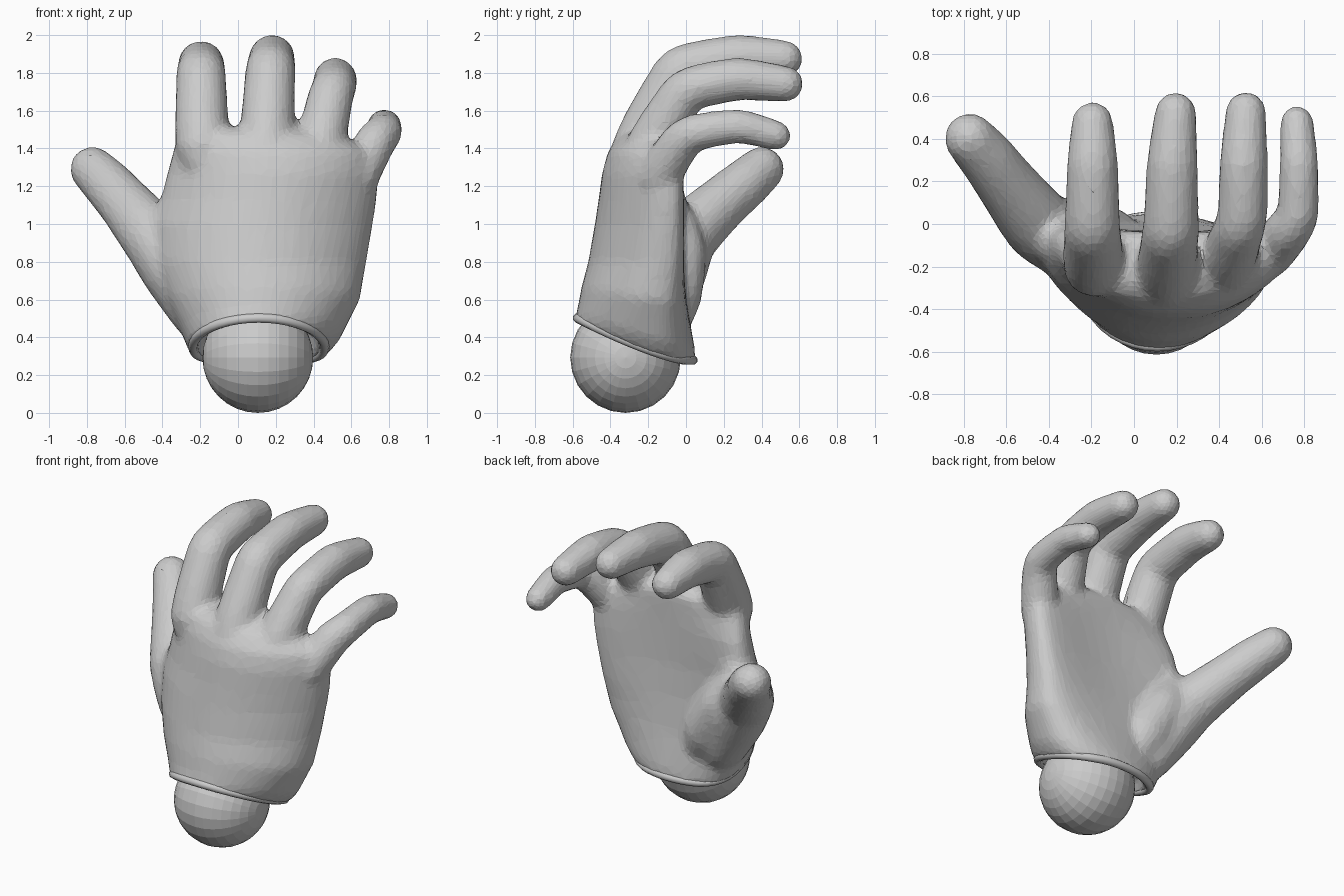
import bpy, bmesh
from math import pi, cos, sin, copysign
from mathutils import Vector


def loft(bm, rings):
    # skin a list of point rings and close both ends
    vs = [[bm.verts.new(p) for p in r] for r in rings]
    n = len(vs[0])
    for a, b in zip(vs, vs[1:]):
        for i in range(n):
            j = (i + 1) % n
            bm.faces.new((a[i], a[j], b[j], b[i]))
    bm.faces.new(vs[0][::-1])
    bm.faces.new(vs[-1])


def spline(pts, steps):
    # Catmull-Rom half blended with straight lines, so the joints stay readable
    p = [Vector(q) for q in pts]
    p = [p[0] * 2 - p[1]] + p + [p[-1] * 2 - p[-2]]
    out = []
    for a, b, c, d in zip(p, p[1:], p[2:], p[3:]):
        for k in range(steps):
            t = k / steps
            q = 0.5 * (2 * b + (c - a) * t + (2 * a - 5 * b + 4 * c - d) * t * t
                       + (3 * b - a - 3 * c + d) * t ** 3)
            out.append(q.lerp(b.lerp(c, t), 0.5))
    return out + [p[-2]]


def finger(bm, pts, n=16):
    # pts are (x, y, z, radius); the last point is the centre of the round tip
    path = [(Vector(q[:3]), q[3]) for q in spline([Vector(p) for p in pts], 4)]
    rings = []
    for i, (c, r) in enumerate(path):
        d = (path[min(i + 1, len(path) - 1)][0] - path[max(i - 1, 0)][0]).normalized()
        u = (Vector((1, 0, 0)) - d * d.x).normalized()
        v = d.cross(u)
        ring = lambda c, r: [c + (u * cos(2 * pi * k / n) + v * sin(2 * pi * k / n)) * r for k in range(n)]
        rings.append(ring(c, r))
    for a in (0.3, 0.6, 0.9, 1.2, 1.45):
        rings.append(ring(c + d * r * sin(a), r * cos(a)))
    loft(bm, rings)


def rim_height(y):
    # wrist edge: high at the back of the hand, low at the palm
    return 0.265 + 0.235 * max(0.0, (0.0 - y) / 0.6) ** 1.3


def palm_ring(z, xl, xr, yc, ht, bend, follow=0.0, n=40):
    # cupped, slightly squared oval; follow blends its height onto the slanted wrist edge
    ring = []
    for k in range(n):
        t = 2 * pi * k / n
        s = copysign(abs(sin(t)) ** 0.85, sin(t))
        y = yc + ht * s + bend * cos(t) ** 2
        if s > 0:
            y += 0.2 * bend * s
        ring.append(Vector(((xl + xr) / 2 + (xr - xl) / 2 * cos(t), y,
                            z + follow * (rim_height(y) - 0.32))))
    return ring


bm = bmesh.new()

# palm, starting inside the wrist recess and going out round the edge
loft(bm, [palm_ring(0.55, -0.17, 0.40, -0.29, 0.21, 0.03, 1),
          palm_ring(0.40, -0.195, 0.41, -0.28, 0.255, 0.03, 1),
          palm_ring(0.32, -0.205, 0.425, -0.275, 0.265, 0.03, 1),
          palm_ring(0.32, -0.262, 0.482, -0.272, 0.322, 0.03, 1),
          palm_ring(0.40, -0.29, 0.545, -0.27, 0.305, 0.05, 0.9),
          palm_ring(0.60, -0.375, 0.645, -0.285, 0.268, 0.11, 0.45),
          palm_ring(0.80, -0.44, 0.68, -0.285, 0.233, 0.16),
          palm_ring(1.00, -0.445, 0.715, -0.275, 0.208, 0.17),
          palm_ring(1.13, -0.41, 0.735, -0.265, 0.198, 0.165),
          palm_ring(1.27, -0.375, 0.745, -0.255, 0.19, 0.15),
          palm_ring(1.38, -0.345, 0.70, -0.235, 0.18, 0.10),
          palm_ring(1.47, -0.32, 0.56, -0.20, 0.155, 0.05),
          palm_ring(1.51, -0.26, 0.40, -0.18, 0.10, 0.03)])

# four fingers and the thumb, with thin roots buried in the palm
finger(bm, [(-0.14, -0.20, 1.12, .07), (-0.188, -0.205, 1.40, .143), (-0.195, -0.035, 1.76, .135),
            (-0.195, 0.05, 1.81, .13), (-0.195, 0.28, 1.85, .122), (-0.195, 0.475, 1.825, .10)])
finger(bm, [(0.13, -0.24, 1.12, .08), (0.15, -0.25, 1.40, .145), (0.17, -0.05, 1.785, .135),
            (0.175, 0.04, 1.835, .13), (0.18, 0.28, 1.882, .122), (0.195, 0.52, 1.875, .10)])
finger(bm, [(0.34, -0.21, 1.08, .07), (0.42, -0.21, 1.36, .135), (0.49, -0.03, 1.67, .122),
            (0.51, 0.05, 1.725, .118), (0.515, 0.28, 1.768, .115), (0.525, 0.525, 1.742, .098)])
finger(bm, [(0.50, -0.19, 0.95, .06), (0.625, -0.145, 1.24, .115), (0.725, -0.03, 1.43, .11),
            (0.77, 0.05, 1.485, .10), (0.775, 0.28, 1.518, .092), (0.765, 0.475, 1.468, .082)])
finger(bm, [(-0.12, -0.13, 0.42, .12), (-0.20, -0.11, 0.53, .155), (-0.33, -0.07, 0.75, .18),
            (-0.45, 0.0, 0.93, .172), (-0.60, 0.19, 1.11, .145), (-0.69, 0.31, 1.21, .135),
            (-0.77, 0.40, 1.29, .122)])

# thumb pad, thumb web and heel pad of the palm
finger(bm, [(-0.03, -0.11, 0.42, .11), (-0.13, -0.08, 0.62, .165), (-0.26, -0.04, 0.84, .15), (-0.33, -0.05, 0.98, .12)])
finger(bm, [(-0.38, -0.07, 0.94, .13), (-0.31, -0.10, 1.10, .11), (-0.25, -0.16, 1.25, .08)])
finger(bm, [(0.34, -0.12, 0.45, .09), (0.45, -0.13, 0.7, .12), (0.54, -0.13, 1.0, .115), (0.56, -0.13, 1.2, .10)])

bmesh.ops.recalc_face_normals(bm, faces=bm.faces)
me = bpy.data.meshes.new("hand")
bm.to_mesh(me)
bm.free()
hand = bpy.data.objects.new("hand", me)
bpy.context.collection.objects.link(hand)

# fuse into one soft skin, then thin out to broad facets
rm = hand.modifiers.new("fuse", 'REMESH')
rm.mode = 'VOXEL'
rm.voxel_size = 0.019
sm = hand.modifiers.new("soften", 'SMOOTH')
sm.factor = 0.5
sm.iterations = 16
dc = hand.modifiers.new("facets", 'DECIMATE')
dc.ratio = 0.15

# rolled edge round the wrist
cu = bpy.data.curves.new("cuff_edge", 'CURVE')
cu.dimensions = '3D'
cu.bevel_depth = 0.026
cu.bevel_resolution = 2
sp = cu.splines.new('POLY')
edge = palm_ring(0.335, -0.238, 0.458, -0.272, 0.302, 0.03, 1)
sp.points.add(len(edge) - 1)
for p, q in zip(sp.points, edge):
    p.co = (*q, 1)
sp.use_cyclic_u = True
bpy.context.collection.objects.link(bpy.data.objects.new("cuff_edge", cu))

# wrist ball
bpy.ops.mesh.primitive_uv_sphere_add(segments=24, ring_count=16, radius=0.293,
                                     location=(0.105, -0.32, 0.293), rotation=(0, pi / 2, 0))
bpy.context.object.name = "wrist_ball"
